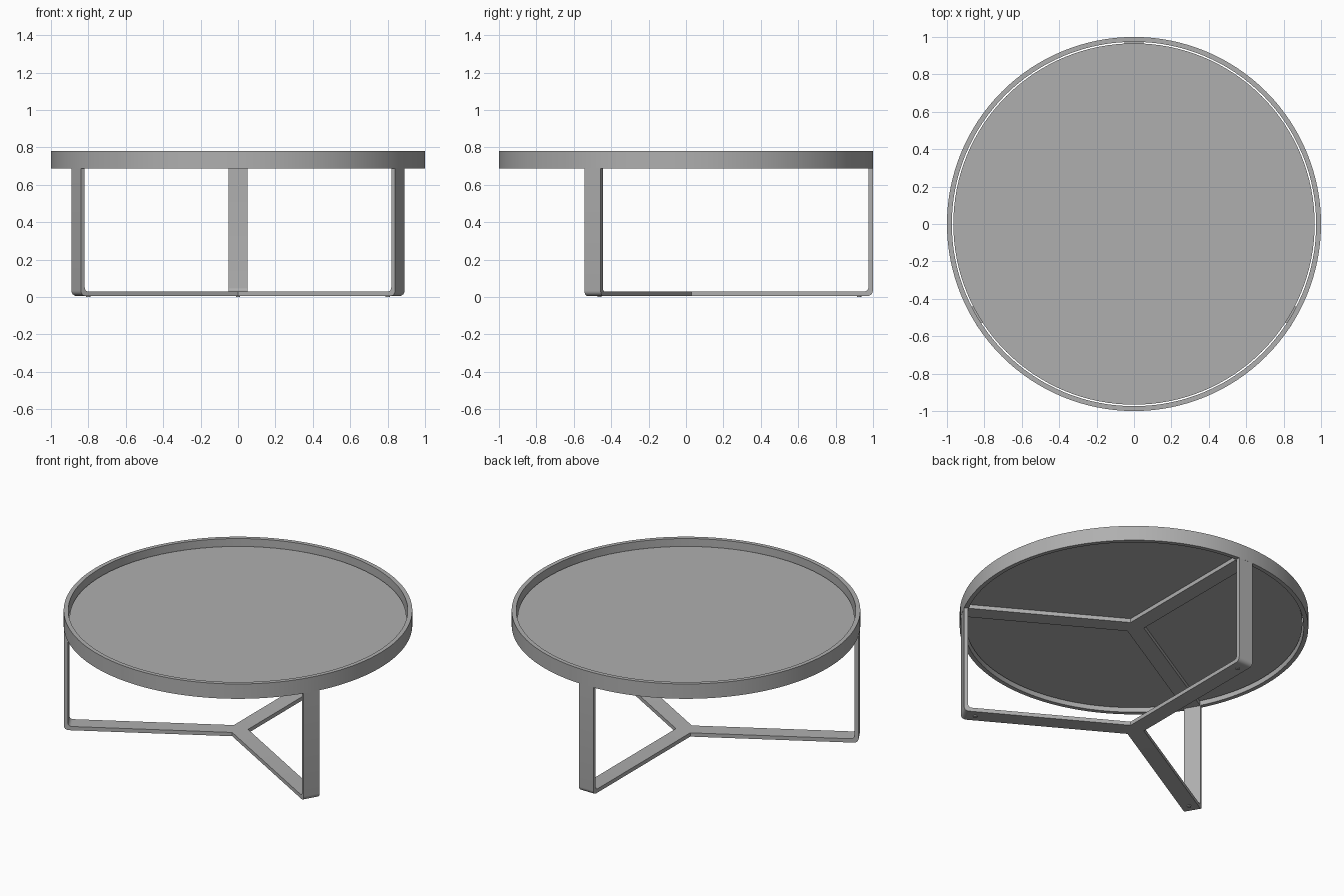
import bpy, bmesh
from math import sin, cos, pi, tan, radians
from mathutils import Matrix, Vector

if "Cube" in bpy.data.objects:
    bpy.data.objects.remove(bpy.data.objects["Cube"])

W = 0.05          # half width of the flat bar
R = 0.999         # outer face of the legs
T = 0.024         # bar thickness
Z0, Z1, Z2 = 0.006, 0.687, 0.781   # frame underside, rim underside, rim top

# dark grey finish shared by all parts
grey = bpy.data.materials.new("dark_grey")
grey.diffuse_color = (0.43, 0.43, 0.43, 1)
grey.use_nodes = True
grey.node_tree.nodes["Principled BSDF"].inputs["Base Color"].default_value = grey.diffuse_color


def finish(name, bm):
    bmesh.ops.remove_doubles(bm, verts=bm.verts, dist=0.0002)
    bmesh.ops.recalc_face_normals(bm, faces=bm.faces)
    me = bpy.data.meshes.new(name)
    bm.to_mesh(me)
    bm.free()
    me.materials.append(grey)
    ob = bpy.data.objects.new(name, me)
    bpy.context.collection.objects.link(ob)
    bpy.ops.object.select_all(action='DESELECT')
    ob.select_set(True)
    bpy.context.view_layer.objects.active = ob
    bpy.ops.object.shade_smooth_by_angle(angle=radians(30))
    return ob


def lathe(name, profile, n=128):
    """Revolve a closed (r, z) profile."""
    bm = bmesh.new()
    rings = [[bm.verts.new((r * cos(2 * pi * i / n), r * sin(2 * pi * i / n), z))
              for r, z in profile] for i in range(n)]
    m = len(profile)
    for i in range(n):
        a, b = rings[i], rings[(i + 1) % n]
        for j in range(m):
            k = (j + 1) % m
            bm.faces.new((a[j], b[j], b[k], a[k]))
    return finish(name, bm)


def disc(name, r, z_low, z_high, x=0, y=0, n=128):
    bm = bmesh.new()
    bmesh.ops.create_cone(bm, cap_ends=True, segments=n, radius1=r, radius2=r, depth=z_high - z_low,
                          matrix=Matrix.Translation((x, y, (z_low + z_high) / 2)))
    return finish(name, bm)


def three_way(name, profile):
    """Flat bar outline (r, z), first and last points at the hub, mitred into a Y."""
    bm = bmesh.new()
    for a in (90, 210, 330):
        rot = Matrix.Rotation(radians(a), 3, 'Z')
        rows = []
        for t in (-W, 0, W):
            hub = abs(t) / tan(radians(60))
            rows.append([bm.verts.new(rot @ Vector((max(r, hub), t, z))) for r, z in profile])
        for p, q in zip(rows, rows[1:]):
            for j in range(len(profile) - 1):
                bm.faces.new((p[j], q[j], q[j + 1], p[j + 1]))
        bm.faces.new(rows[0])
        bm.faces.new(rows[2])
    return finish(name, bm)


def arc(cr, cz, rad, a0, a1, n=6):
    return [(cr + rad * cos(radians(a0 + (a1 - a0) * i / n)),
             cz + rad * sin(radians(a0 + (a1 - a0) * i / n))) for i in range(n + 1)]


# raised rim around the top
lathe("table_rim", [(0.974, Z1), (1.0, Z1), (1.0, Z2), (0.974, Z2)])

# recessed round top with a thin gap to the rim
disc("table_top", 0.966, 0.712, 0.735)

# three-way support under the top
three_way("upper_support", [(0, Z1), (0.98, Z1), (0.98, Z1 + 0.025), (0, Z1 + 0.025)])

# base bars bending up into the legs
ro, ri = 0.028, 0.02
legs = [(0, Z0)] + arc(R - ro, Z0 + ro, ro, -90, 0) + [(R, Z1), (R - T, Z1)]
legs += arc(R - T - ri, Z0 + T + ri, ri, 0, -90) + [(0, Z0 + T)]
three_way("base_and_legs", legs)

# small foot pads
for i, a in enumerate((90, 210, 330)):
    disc(f"foot_pad_{i + 1}", 0.012, 0, 0.01, 0.925 * cos(radians(a)), 0.925 * sin(radians(a)), 24)
